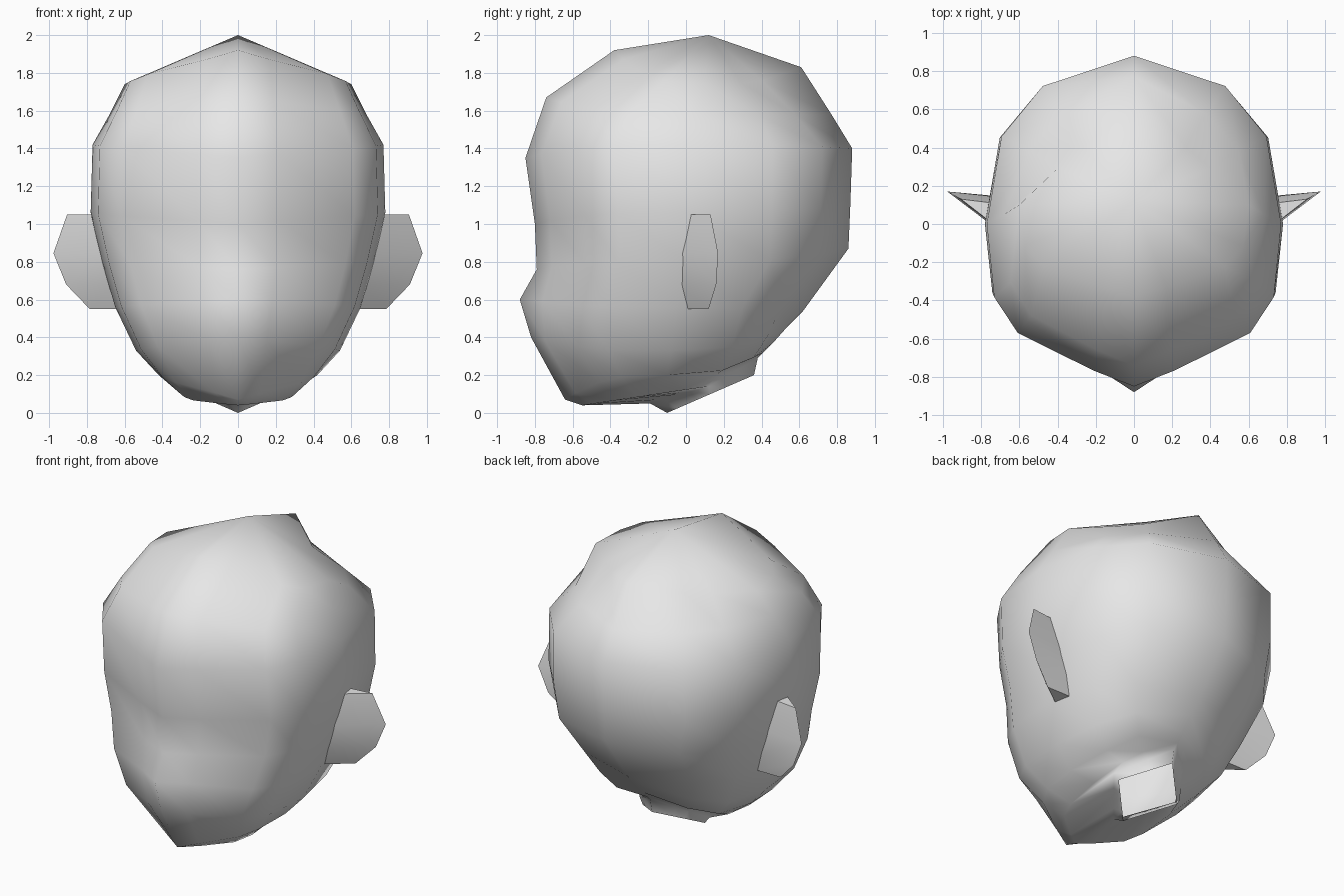
import bpy
import bmesh

cube = bpy.data.objects.get("Cube")
if cube:
    bpy.data.objects.remove(cube, do_unlink=True)

grey = bpy.data.materials.new("plain grey")
grey.use_nodes = True
colour = (0.8, 0.8, 0.8, 1)
grey.diffuse_color = colour
grey.node_tree.nodes["Principled BSDF"].inputs["Base Color"].default_value = colour


def make_object(name, bm, angle):
    """Turn a bmesh into a smooth-shaded grey object."""
    bmesh.ops.recalc_face_normals(bm, faces=bm.faces)
    mesh = bpy.data.meshes.new(name)
    bm.to_mesh(mesh)
    bm.free()
    mesh.materials.append(grey)
    obj = bpy.data.objects.new(name, mesh)
    bpy.context.collection.objects.link(obj)
    bpy.ops.object.select_all(action='DESELECT')
    obj.select_set(True)
    bpy.context.view_layer.objects.active = obj
    bpy.ops.object.shade_smooth_by_angle(angle=angle)


def bridge(bm, first, second, closed):
    """Join two equal rows of vertices with quads."""
    count = len(first)
    for i in range(count if closed else count - 1):
        j = (i + 1) % count
        bm.faces.new((first[i], first[j], second[j], second[i]))


# Plan outline of the head
plan = [(0, -1), (.28, -.9), (.79, -.67), (.95, -.45), (1, 0),
        (.9, .52), (.62, .82), (0, 1)]
outline = plan + [(-x, y) for x, y in reversed(plan[1:-1])]


def add_ring(bm, front, back, side, round_front=1, round_back=1, bend=3):
    """Fit the plan to a level; roundness 0 flattens it to a diamond."""
    width, mid_y, mid_z = side
    ring = []
    for px, py in outline:
        (end_y, end_z), full = (front, round_front) if py < 0 else (back, round_back)
        scale = full + (1 - full) / (abs(px) + abs(py))
        t = abs(py) * scale
        ring.append(bm.verts.new((width * px * scale, mid_y + (end_y - mid_y) * t,
                                  mid_z + (end_z - mid_z) * t ** bend)))
    return ring


# Each level: front (y, z), back (y, z), side (half width, y, z), shape
levels = [
    ((-.38, 1.92), (.61, 1.83), (.60, .1, 1.74), 1, .1),
    ((-.74, 1.67), (.77, 1.58), (.68, .05, 1.58), 1, .65),
    ((-.85, 1.35), (.88, 1.40), (.77, 0, 1.42)),
    ((-.80, 1.00), (.87, 1.10), (.78, 0, 1.06)),
    ((-.79, .76), (.86, .87), (.72, 0, .80)),
    ((-.84, .60), (.62, .54), (.65, -.05, .56)),
    ((-.82, .40), (.54, .46), (.54, -.08, .33)),
    ((-.64, .07), (.46, .37), (.42, -.1, .20)),
    ((-.55, .04), (.41, .32), (.30, -.02, .12), 1, .5, 1),
    ((-.19, .05), (.38, .29), (.26, .12, .14), 0, 0, 1),
    ((-.10, 0), (.36, .20), (.23, .13, .10), 0, 0, 1),
]

# Head with an open neck
bm = bmesh.new()
rings = [add_ring(bm, *level) for level in levels]
for upper, lower in zip(rings, rings[1:]):
    bridge(bm, upper, lower, True)
rings[5][0].co.y -= .04  # nose tip
crown = bm.verts.new((0, .12, 2))
for i, vert in enumerate(rings[0]):
    bm.faces.new((vert, rings[0][i - 1], crown))
make_object("head", bm, 3.14)

# Ears: wedge flaps from the head out to a thin rim
rim_points = [(.905, .13, 1.05), (.977, .17, .845), (.91, .16, .68), (.785, .12, .55)]
front_root = [(.75, .01), (.70, -.04), (.66, -.04), (.62, 0)]
back_root = [(.74, .11), (.70, .14), (.65, .14), (.60, .12)]


def root_row(bm, side, root, rim):
    return [bm.verts.new((side * x, y, v.co.z)) for (x, y), v in zip(root, rim)]


for name, side in (("left_ear", 1), ("right_ear", -1)):
    bm = bmesh.new()
    rim = [bm.verts.new((side * x, y, z)) for x, y, z in rim_points]
    front = root_row(bm, side, front_root, rim)
    back = root_row(bm, side, back_root, rim)
    bridge(bm, front, rim, False)
    bridge(bm, rim, back, False)
    bridge(bm, back, front, False)
    for i in (0, -1):
        bm.faces.new((front[i], rim[i], back[i]))
    make_object(name, bm, .9)
